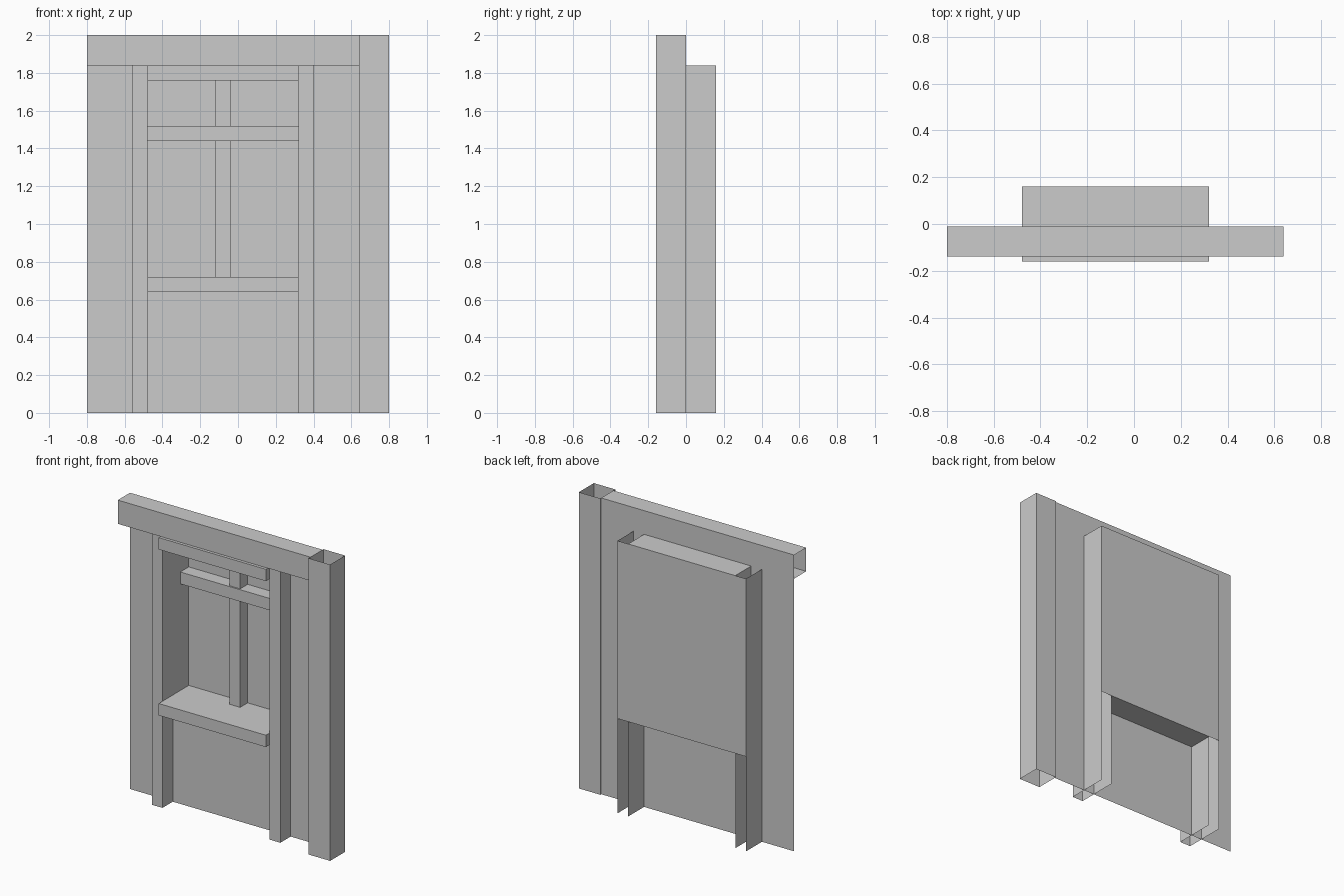
import bpy, bmesh

if "Cube" in bpy.data.objects:
    bpy.data.objects.remove(bpy.data.objects["Cube"])

SIDES = {
    "-x": (0, 4, 7, 3), "+x": (1, 2, 6, 5),
    "-y": (0, 1, 5, 4), "+y": (3, 7, 6, 2),
    "-z": (0, 3, 2, 1), "+z": (4, 5, 6, 7),
}


def box(name, x, y, z, skip=()):
    """Box from (min, max) ranges, leaving out the skipped sides."""
    bm = bmesh.new()
    corners = [(0, 0), (1, 0), (1, 1), (0, 1)]
    v = [bm.verts.new((x[i], y[j], zz)) for zz in z for i, j in corners]
    for side, idx in SIDES.items():
        if side not in skip:
            bm.faces.new([v[i] for i in idx])
    bmesh.ops.delete(bm, geom=[q for q in bm.verts if not q.link_faces], context='VERTS')
    me = bpy.data.meshes.new(name)
    bm.to_mesh(me)
    bm.free()
    ob = bpy.data.objects.new(name, me)
    bpy.context.collection.objects.link(ob)
    return ob


def sheet(name, x, y, z):
    """Single upright panel facing the back."""
    return box(name, x, (y, y), z, skip=("-x", "+x", "-y", "-z", "+z"))


WALL_Y, BACK, SILL_Z, HEAD_Z, TOP = -0.01, 0.16, 0.64, 1.84, 2.0
LEFT, RIGHT = -0.48, 0.32          # window opening
OPEN_TUBE = ("-z", "+z")

# Wall sheet around the window opening
sheet("wall_left", (-0.8, LEFT), WALL_Y, (0, HEAD_Z))
sheet("wall_right", (RIGHT, 0.64), WALL_Y, (0, HEAD_Z))
sheet("wall_below_window", (LEFT, RIGHT), WALL_Y, (0, SILL_Z))

# Top beam with open ends, and open corner post
box("top_beam", (-0.8, 0.64), (-0.14, WALL_Y), (HEAD_Z, TOP), skip=("-x", "+x"))
box("corner_post", (0.64, 0.8), (-0.16, 0), (0, TOP), skip=OPEN_TUBE)

# Window posts, open at the back below the sill
for name, x0 in (("left", LEFT - 0.08), ("right", RIGHT)):
    box(f"window_post_{name}", (x0, x0 + 0.08), (-0.12, BACK), (0, HEAD_Z),
        skip=OPEN_TUBE + ("+y",))

# Back panel closing the window bay
sheet("window_back_panel", (LEFT - 0.08, RIGHT + 0.08), BACK, (SILL_Z, HEAD_Z))

# Sill and lintel
for name, z0 in (("window_sill", SILL_Z), ("window_lintel", HEAD_Z - 0.08)):
    box(name, (LEFT, RIGHT), (-0.16, BACK), (z0, z0 + 0.08), skip=("+y",))

# Glazing bars
box("transom", (LEFT, RIGHT), (0.07, BACK), (1.44, 1.52), skip=("-x", "+x", "+y"))
for name, z in (("lower", (0.72, 1.44)), ("upper", (1.52, 1.76))):
    box(f"mullion_{name}", (-0.12, -0.04), (0.08, BACK), z, skip=OPEN_TUBE + ("+y",))
